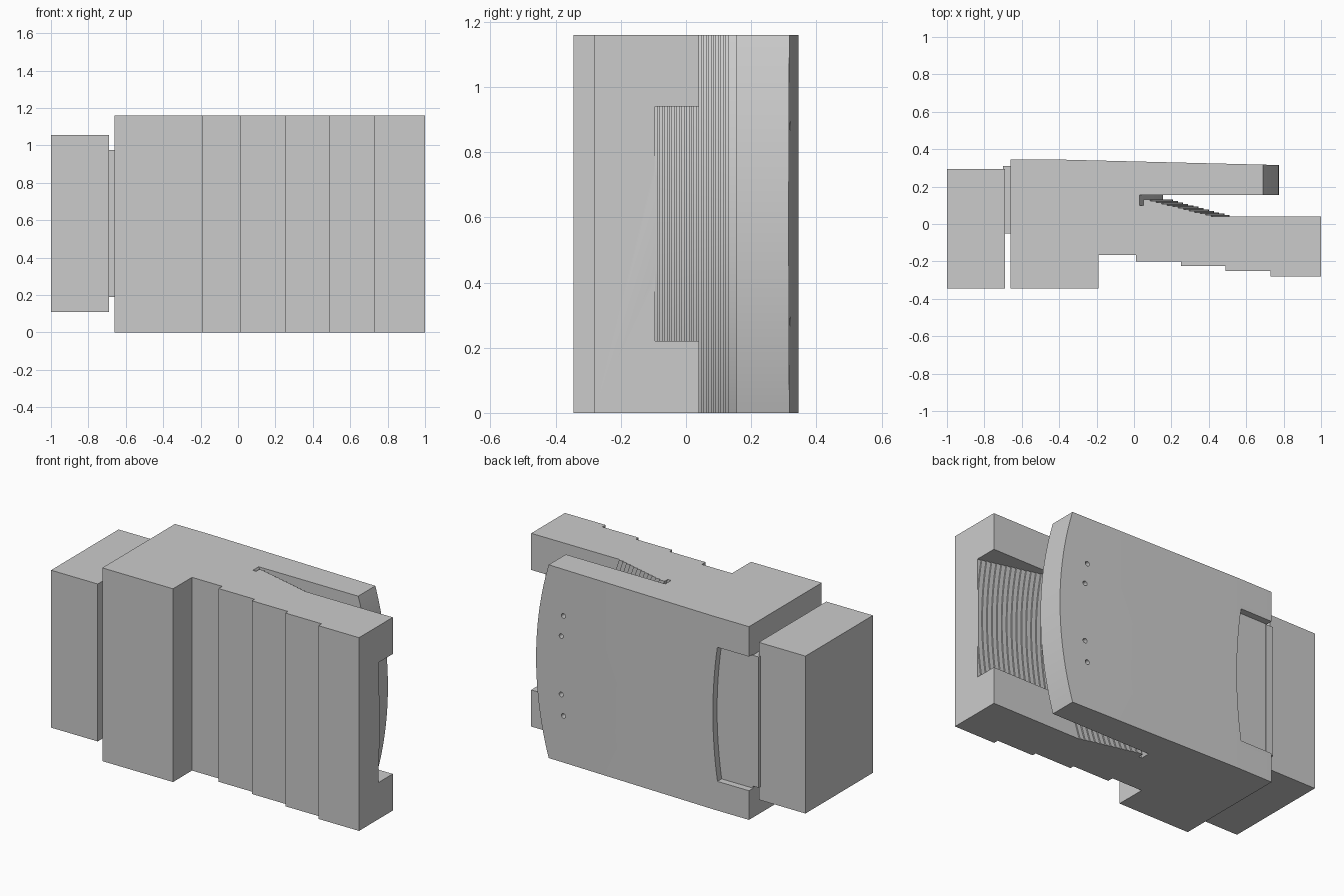
import bpy, bmesh, math

if "Cube" in bpy.data.objects:
    bpy.data.objects.remove(bpy.data.objects["Cube"])

grey = bpy.data.materials.new("warm_grey_plastic")
grey.diffuse_color = (0.6, 0.6, 0.6, 1)
grey.use_nodes = True
grey.node_tree.nodes["Principled BSDF"].inputs["Base Color"].default_value = grey.diffuse_color
MID = 0.58          # mid height of the body


def sweep(name, profile, levels, xfun):
    """Stack a closed (u, y) profile at the given z levels; xfun(u, z) gives x."""
    bm = bmesh.new()
    rings = [[bm.verts.new((xfun(u, z), y, z)) for u, y in profile] for z in levels]
    n = len(profile)
    for a, b in zip(rings, rings[1:]):
        for i in range(n):
            j = (i + 1) % n
            bm.faces.new((a[i], a[j], b[j], b[i]))
    bm.faces.new(rings[0][::-1])
    bm.faces.new(rings[-1])
    bmesh.ops.recalc_face_normals(bm, faces=bm.faces)
    me = bpy.data.meshes.new(name)
    bm.to_mesh(me)
    bm.free()
    ob = bpy.data.objects.new(name, me)
    bpy.context.collection.objects.link(ob)
    me.materials.append(grey)
    return ob


def straight(u, z):
    return u


def arc(cx):
    """u is a radius about an upright-plane centre at x = cx."""
    return lambda u, z: cx + math.sqrt(u * u - (z - MID) ** 2)


def levels(a, b, n):
    return [a + (b - a) * i / n for i in range(n + 1)]


def box(name, x0, x1, y0, y1, z0, z1):
    return sweep(name, [(x0, y0), (x1, y0), (x1, y1), (x0, y1)], [z0, z1], straight)


def cut(target, cutter):
    m = target.modifiers.new(cutter.name, 'BOOLEAN')
    m.operation, m.solver, m.object = 'DIFFERENCE', 'EXACT', cutter
    bpy.context.view_layer.objects.active = target
    bpy.ops.object.modifier_apply(modifier=m.name)
    bpy.data.objects.remove(cutter)


def stairs(r0, y0, y1, n):
    """Fine stepped teeth descending from y0 to y1."""
    dy = (y0 - y1) / n
    dr = dy / 0.2727
    pts = []
    for i in range(n):
        pts += [(r0 + dr * (i + 1), y0 - dy * i), (r0 + dr * (i + 1), y0 - dy * (i + 1))]
    return pts


# clip body: stepped front, solid back
body = sweep("clip_body", [
    (-0.66, -0.345), (-0.19, -0.345), (-0.19, -0.165), (0.01, -0.165), (0.01, -0.2),
    (0.25, -0.2), (0.25, -0.225), (0.49, -0.225), (0.49, -0.25), (0.73, -0.25),
    (0.73, -0.28), (1, -0.28), (1, 0.25), (0.9, 0.312), (-0.42, 0.345), (-0.66, 0.345)],
    [0, 1.16], straight)

# open jaw: relief slot, toothed ramp and rounded end of the clip arm
CX = -1.245
jaw = [(1.40, 0.10), (1.42, 0.10), (1.42, 0.13)] + stairs(1.425, 0.13, 0.04, 12)
jaw += [(2.6, 0.04), (2.6, 0.5), (2.02, 0.5), (2.02, 0.155), (1.40, 0.155)]
cut(body, sweep("jaw_cutter", jaw, levels(-0.01, 1.17, 32), arc(CX)))

# toothed recess in the lower jaw
recess = [(1.755, 0.04)] + stairs(1.755, 0.04, -0.1025, 19) + [(2.6, -0.1025), (2.6, 0.08), (1.755, 0.08)]
cut(body, sweep("recess_cutter", recess, levels(0.22, 0.94, 20), arc(CX)))

# shallow pocket with a curved edge on the back
pocket = [(2.35, 0.305), (2.7, 0.305), (2.7, 0.4), (2.35, 0.4)]
cut(body, sweep("pocket_cutter", pocket, levels(0.175, 0.98, 16), arc(-3.12)))

# small holes in the clip arm
for s in (-1, 1):
    for x, dz in ((0.59, 0.30), (0.605, 0.175)):
        bpy.ops.mesh.primitive_cylinder_add(vertices=20, radius=0.014, depth=0.1,
                                            location=(x, 0.32, MID + s * dz),
                                            rotation=(math.pi / 2, 0, 0))
        hole = bpy.context.object
        hole.name = "hole_cutter"
        hole.data.materials.append(grey)
        cut(body, hole)

# end block and the neck that joins it to the body
box("end_block", -1.0, -0.69, -0.345, 0.295, 0.11, 1.055)
box("neck", -0.70, -0.65, -0.05, 0.31, 0.19, 0.975)

# smooth the curved walls, keep edges sharp
bpy.ops.object.select_all(action='DESELECT')
body.select_set(True)
bpy.context.view_layer.objects.active = body
bpy.ops.object.shade_smooth_by_angle(angle=math.radians(10))
